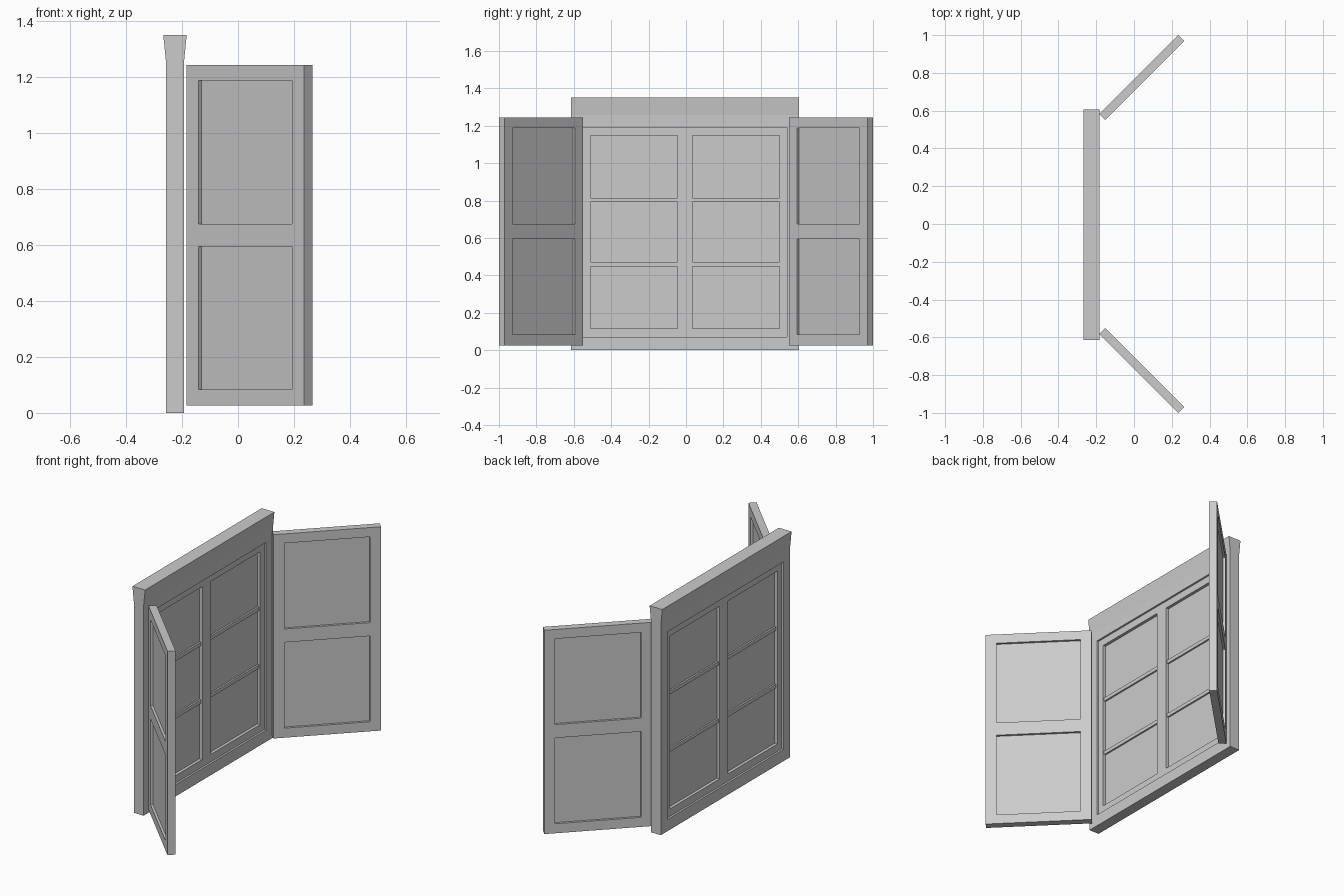
import bpy, bmesh, math
from mathutils import Matrix, Vector

cube = bpy.data.objects.get("Cube")
if cube:
    bpy.data.objects.remove(cube, do_unlink=True)

GREY = (0.6, 0.6, 0.6, 1)
paint = bpy.data.materials.new("plain grey")
paint.use_nodes = True
paint.diffuse_color = GREY
paint.node_tree.nodes["Principled BSDF"].inputs["Base Color"].default_value = GREY


def lattice(name, ys, zs, holes, thick, place, crown=None):
    """Upright slab in the local YZ plane, with open grid cells."""
    bm = bmesh.new()
    grid = [[bm.verts.new((-thick / 2, y, z)) for z in zs] for y in ys]
    for i in range(len(ys) - 1):
        for j in range(len(zs) - 1):
            if (i, j) not in holes:
                bm.faces.new((grid[i][j], grid[i + 1][j],
                              grid[i + 1][j + 1], grid[i][j + 1]))
    loose = [v for v in bm.verts if not v.link_faces]
    bmesh.ops.delete(bm, geom=loose, context='VERTS')
    new = bmesh.ops.extrude_face_region(bm, geom=bm.faces[:], use_keep_orig=True)
    bmesh.ops.translate(bm, vec=(thick, 0, 0),
                        verts=[g for g in new["geom"] if isinstance(g, bmesh.types.BMVert)])
    bmesh.ops.recalc_face_normals(bm, faces=bm.faces[:])
    if crown:
        # pull the top up and flare it outwards
        rise, flare = crown
        top = [f for f in bm.faces if all(abs(v.co.z - zs[-1]) < 1e-5 for v in f.verts)]
        new = bmesh.ops.extrude_face_region(bm, geom=top)
        for g in new["geom"]:
            if isinstance(g, bmesh.types.BMVert):
                g.co.z += rise
                g.co.x *= flare
        bmesh.ops.recalc_face_normals(bm, faces=bm.faces[:])
    bmesh.ops.dissolve_limit(bm, angle_limit=0.01, verts=bm.verts[:], edges=bm.edges[:])
    mesh = bpy.data.meshes.new(name)
    bm.to_mesh(mesh)
    bm.free()
    mesh.materials.append(paint)
    obj = bpy.data.objects.new(name, mesh)
    obj.matrix_world = place
    bpy.context.collection.objects.link(obj)
    return obj


def slab(name, y0, y1, z0, z1, thick, place):
    return lattice(name, [y0, y1], [z0, z1], (), thick, place)


# Window surround with flared head
wall = Matrix.Translation((-0.225, -0.005, 0))
HALF, STEP, PANE, MULLION = 0.61, 0.546, 0.506, 0.04
Z_STEP, Z_PANE = (0.07, 1.19), (0.115, 1.147)
lattice("window_frame", [-HALF, -STEP, STEP, HALF], [0, *Z_STEP, 1.257],
        {(1, 1)}, 0.065, wall, crown=(0.093, 1.29))

# Recessed sash with two lights
lattice("window_sash", [-STEP, -PANE, -MULLION, MULLION, PANE, STEP],
        [Z_STEP[0], *Z_PANE, Z_STEP[1]], {(1, 1), (3, 1)}, 0.042, wall)

# Panes and glazing bars
for label, y0, y1 in (("right", -PANE, -MULLION), ("left", MULLION, PANE)):
    slab(label + "_pane", y0, y1, *Z_PANE, 0.006, wall)
    for k in (1, 2):
        z = Z_PANE[0] + (Z_PANE[1] - Z_PANE[0]) * k / 3
        slab(f"{label}_glazing_bar_{k}", y0, y1, z - 0.011, z + 0.011, 0.026, wall)

# Open shutters, each with two recessed panels
W, EDGE = 0.296, 0.06
zs = [0.026, 0.083, 0.595, 0.675, 1.187, 1.243]
for label, side in (("right", -1), ("left", 1)):
    place = (Matrix.Translation(Vector((0.0415, 0.776 * side, 0)))
             @ Matrix.Rotation(-side * math.pi / 4, 4, 'Z'))
    inner = W - EDGE
    lattice(label + "_shutter", [-W, -inner, inner, W], zs, {(1, 1), (1, 3)}, 0.044, place)
    for part, j in (("lower", 1), ("upper", 3)):
        slab(f"{label}_{part}_shutter_panel", -inner, inner, zs[j], zs[j + 1], 0.016, place)
